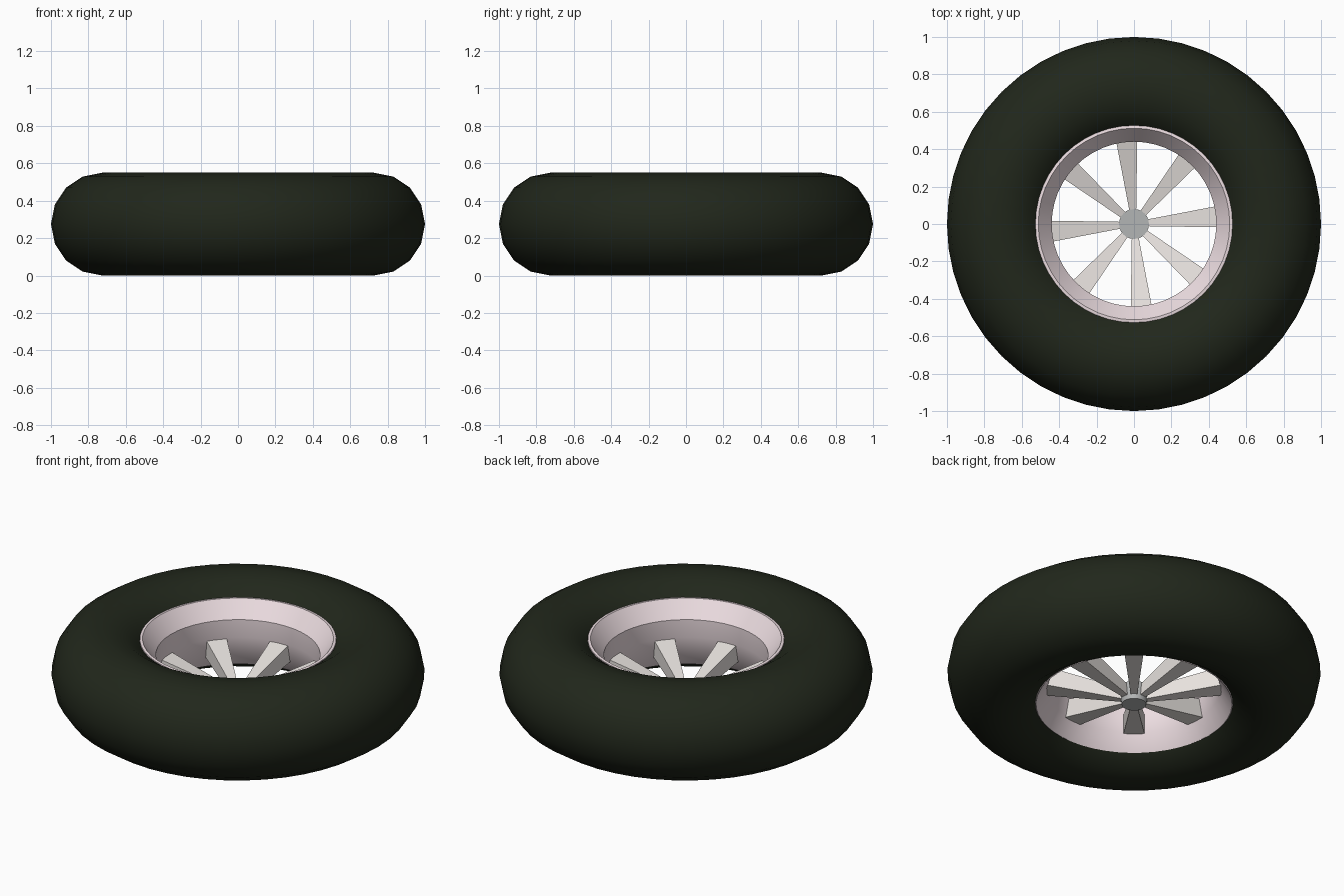
import bpy, bmesh, math
from mathutils import Matrix, Vector

if "Cube" in bpy.data.objects:
    bpy.data.objects.remove(bpy.data.objects["Cube"])

MID = 0.275      # mid-height of the wheel
SIDES = 48


def material(name, rgb):
    m = bpy.data.materials.new(name)
    m.diffuse_color = (*rgb, 1)
    m.use_nodes = True
    m.node_tree.nodes["Principled BSDF"].inputs["Base Color"].default_value = m.diffuse_color
    return m


def finish(name, bm, mat, angle=None):
    bmesh.ops.recalc_face_normals(bm, faces=bm.faces)
    me = bpy.data.meshes.new(name)
    bm.to_mesh(me)
    bm.free()
    ob = bpy.data.objects.new(name, me)
    bpy.context.collection.objects.link(ob)
    me.materials.append(mat)
    if angle:
        bpy.ops.object.select_all(action='DESELECT')
        ob.select_set(True)
        bpy.context.view_layer.objects.active = ob
        bpy.ops.object.shade_smooth_by_angle(angle=math.radians(angle))
    return ob


def lathe(name, profile, mat, angle):
    """Revolve a closed (radius, z) profile around the z axis."""
    bm = bmesh.new()
    rings = []
    for i in range(SIDES):
        a = 2 * math.pi * i / SIDES
        rings.append([bm.verts.new((r * math.cos(a), r * math.sin(a), z)) for r, z in profile])
    n = len(profile)
    for i in range(SIDES):
        p, q = rings[i], rings[(i + 1) % SIDES]
        for j in range(n):
            k = (j + 1) % n
            bm.faces.new((p[j], q[j], q[k], p[k]))
    return finish(name, bm, mat, angle)


rubber = material("rubber", (0.015, 0.02, 0.011))
rim_paint = material("rim_paint", (0.85, 0.73, 0.76))
spoke_paint = material("spoke_paint", (0.80, 0.76, 0.73))
hub_grey = material("hub_grey", (0.45, 0.46, 0.46))

# Tire: round 16-sided section
section = [(0.725 + 0.275 * math.cos(math.pi * i / 8),
            MID + 0.275 * math.sin(math.pi * i / 8)) for i in range(16)]
lathe("tire", section, rubber, 60)

# Rim: lip, sloping dish, straight wall, then a flare following the tire
lathe("rim", [(0.527, 0.450), (0.527, 0.472), (0.512, 0.474), (0.44, 0.38),
              (0.44, MID), (0.463, 0.17), (0.525, 0.078),
              (0.535, 0.085), (0.49, 0.17), (0.47, MID), (0.49, 0.38)], rim_paint, 30)

# Hub: short, slightly tapered plug
bm = bmesh.new()
bmesh.ops.create_cone(bm, cap_ends=True, segments=24, radius1=0.066, radius2=0.08,
                      depth=0.1, matrix=Matrix.Translation((0, 0, 0.125)))
finish("hub", bm, hub_grey, 30)

# Spokes: eight wedges widening and rising towards the rim
bm = bmesh.new()
for i in range(8):
    turn = Matrix.Rotation(math.radians(5 + 45 * i), 3, 'Z')
    loops = []
    for top_r, low_r, half, top_z, low_z in ((0.06, 0.06, 0.017, 0.165, 0.10),
                                             (0.452, 0.47, 0.057, 0.27, 0.163)):
        pts = [(low_r, -half, low_z), (low_r, half, low_z),
               (top_r, half, top_z), (top_r, -half, top_z)]
        loops.append([bm.verts.new(turn @ Vector(p)) for p in pts])
    a, b = loops
    bm.faces.new(a)
    bm.faces.new(b[::-1])
    for j in range(4):
        k = (j + 1) % 4
        bm.faces.new((a[j], b[j], b[k], a[k]))
finish("spokes", bm, spoke_paint)
